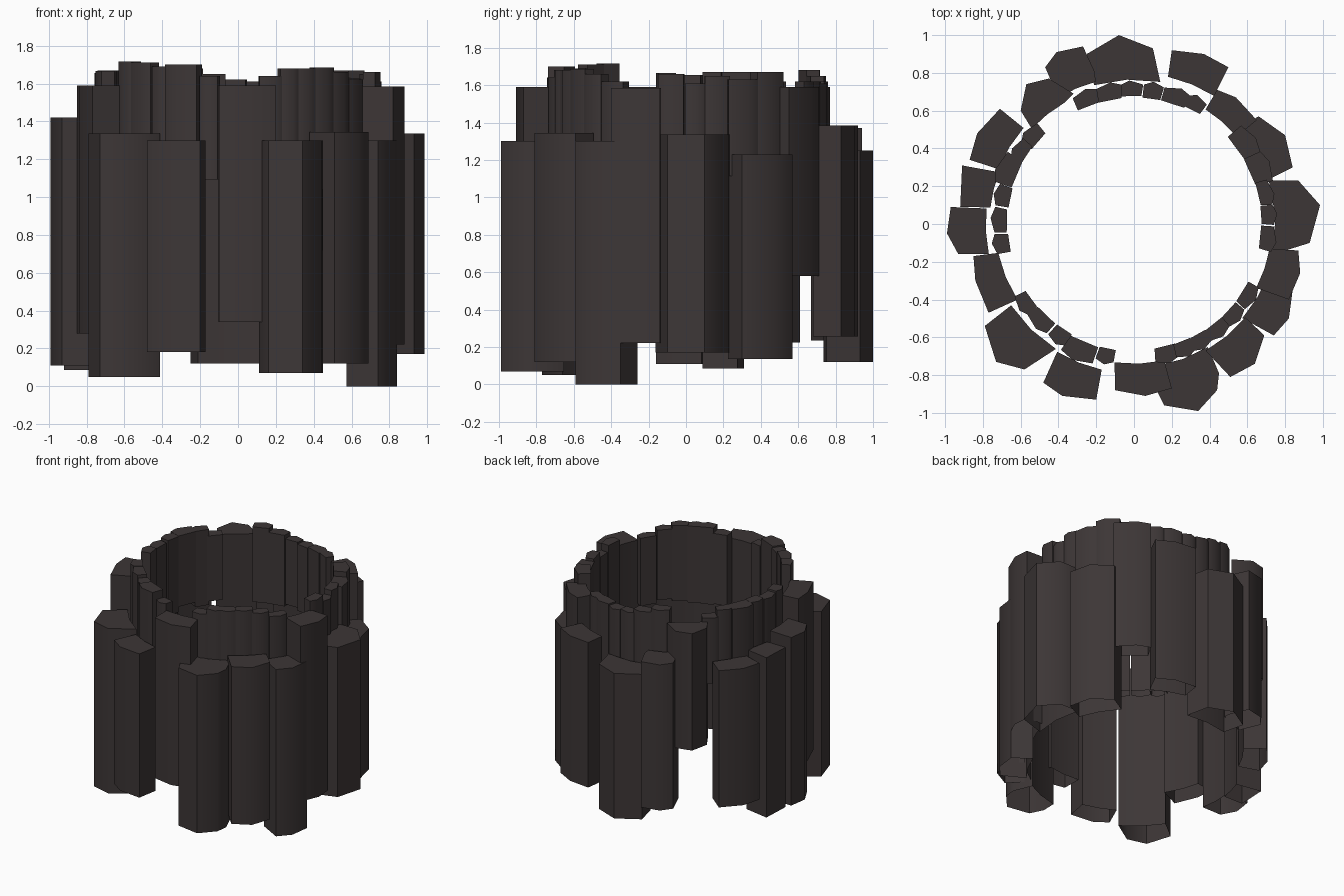
import bpy, bmesh, math, random

random.seed(4)
rock = bpy.data.materials.new("dark basalt")
rock.diffuse_color = (0.046, 0.037, 0.037, 1)


def polar(r, deg):
    a = math.radians(deg)
    return (r * math.cos(a), r * math.sin(a))


def prism(name, outline, z0, z1):
    """Upright stone column, open underneath, from a counter-clockwise outline."""
    bm = bmesh.new()
    low = [bm.verts.new((x, y, z0)) for x, y in outline]
    high = [bm.verts.new((x, y, z1)) for x, y in outline]
    bm.faces.new(high)
    n = len(outline)
    for i in range(n):
        j = (i + 1) % n
        bm.faces.new((low[i], low[j], high[j], high[i]))
    mesh = bpy.data.meshes.new(name)
    bm.to_mesh(mesh)
    bm.free()
    mesh.materials.append(rock)
    ob = bpy.data.objects.new(name, mesh)
    bpy.context.collection.objects.link(ob)
    bpy.ops.object.select_all(action='DESELECT')
    ob.select_set(True)
    bpy.context.view_layer.objects.active = ob
    bpy.ops.object.shade_smooth_by_angle(angle=math.radians(50))


# Each column: bottom, top, inner radius, start and end angle of its inner face, outer corners
low_columns = [
    (0.12, 1.25, .765, 79.5, 106, [(.10, .93), (-.08, 1.0), (-.25, .90)]),
    (0.255, 1.385, .80, 58, 77, [(.50, .83), (.37, .90), (.20, .92)]),
    (0.135, 1.23, .73, 18, 43, [(.84, .30), (.80, .47), (.66, .57)]),
    (0.17, 1.335, .75, -12.5, 18, [(.93, -.10), (.985, .10), (.87, .23)]),
    (0.0, 1.30, .76, -41, -20, [(.74, -.59), (.82, -.50), (.84, -.35)]),
    (0.12, 1.345, .77, -60.5, -40, [(.51, -.81), (.64, -.74), (.69, -.59)]),
    (0.07, 1.30, .76, -81.5, -59, [(.11, -.86), (.16, -.96), (.34, -.99), (.44, -.88), (.45, -.79)]),
    (0.18, 1.30, .79, 239, 257.5, [(-.48, -.84), (-.38, -.91), (-.20, -.93)]),
    (0.05, 1.335, .78, 213.5, 238, [(-.79, -.54), (-.73, -.73), (-.58, -.77)]),
    (0.11, 1.42, .785, 174, 191.7, [(-.97, .09), (-.99, -.05), (-.93, -.16)]),
    (0.085, 1.33, .765, 159, 173.4, [(-.91, .31), (-.92, .09)]),
    (0.225, 1.29, .775, 139, 158, [(-.71, .61), (-.83, .48), (-.87, .34)]),
    (0.235, 1.37, .78, 105, 121, [(-.21, .81), (-.27, .94), (-.41, .91), (-.47, .83)]),
]
tall_columns = [
    (0.58, 1.59, .715, 40.4, 58, [(.65, .55), (.54, .67), (.44, .71)]),
    (0.22, 1.585, .73, -27.6, -10.4, [(.82, -.40), (.88, -.26), (.87, -.14)]),
    (0.34, 1.59, .74, 262, 282.5, [(-.10, -.88), (.06, -.91), (.20, -.87)]),
    (0.28, 1.59, .735, 192, 213, [(-.85, -.17), (-.84, -.30), (-.77, -.47)]),
    (0.68, 1.59, .74, 120, 137, [(-.32, .69), (-.45, .77), (-.57, .74), (-.60, .60)]),
]
for kind, table in (("low", low_columns), ("tall", tall_columns)):
    for i, (z0, z1, r, a0, a1, outer) in enumerate(table):
        mid = polar(r, (a0 + a1) / 2)
        outline = [polar(r, a0)] + outer + [polar(r, a1), mid]
        prism(f"{kind}_column_{i + 1}", outline, z0, z1)

# Inner rim of slim stones: angle, width, top
rim = [
    (111, .14, 1.68), (101, .15, 1.65), (91, .12, 1.62), (82, .11, 1.61),
    (72, .15, 1.62), (63, .11, 1.62), (36.5, .17, 1.67), (24, .17, 1.63),
    (13.5, .14, 1.65), (4, .11, 1.61), (-6, .14, 1.66), (-32, .14, 1.62),
    (-42.5, .13, 1.66), (-51.5, .13, 1.685), (-60.5, .12, 1.68),
    (-68, .11, 1.68), (-76, .13, 1.64), (-102, .10, 1.64), (-113, .18, 1.70),
    (-123.5, .11, 1.69), (-134, .15, 1.71), (-144, .12, 1.715),
    (-171.5, .11, 1.665), (178.5, .14, 1.655), (168, .12, 1.67),
    (157, .17, 1.67), (147, .12, 1.67), (139, .13, 1.62),
]
for i, (a, w, top) in enumerate(rim):
    d = math.degrees(w / 2 / 0.72)
    deep = 0.03 if w > .155 else 0.0        # wide stones are also thicker
    inner = random.uniform(0.668, 0.68)
    outline = [polar(inner, a - d * .9), polar(0.74 + deep, a - d),
               polar(0.76 + deep, a + random.uniform(-.3, .3) * d),
               polar(0.74 + deep, a + d * .9), polar(inner, a + d * .95)]
    prism(f"rim_stone_{i + 1}", outline, random.uniform(1.08, 1.12), top)
